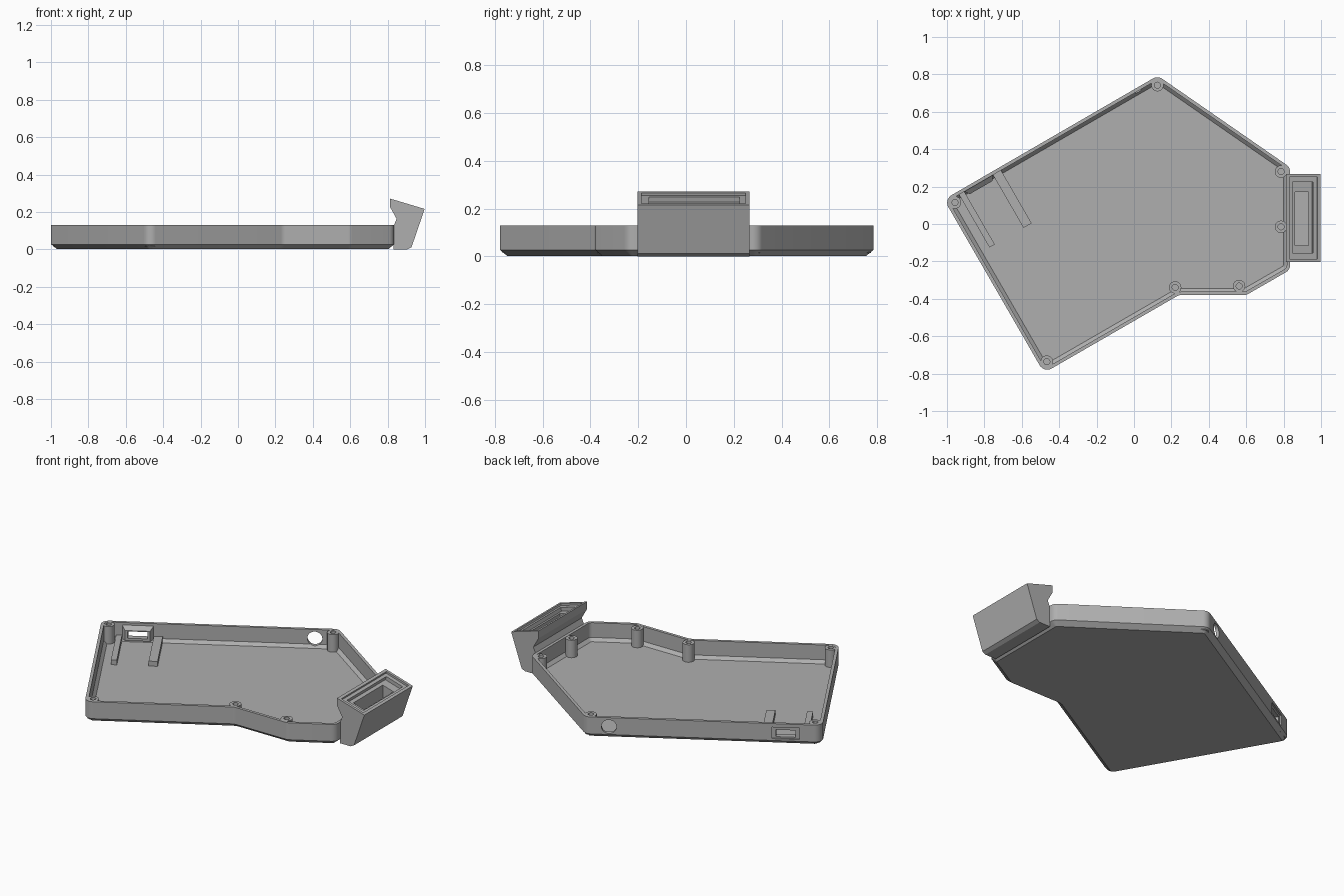
import bpy, bmesh, math
from mathutils import Vector

if "Cube" in bpy.data.objects:
    bpy.data.objects.remove(bpy.data.objects["Cube"], do_unlink=True)

grey = bpy.data.materials.new("plain grey plastic")
grey.use_nodes = True
colour = (0.43, 0.43, 0.43, 1)
grey.diffuse_color = colour
grey.node_tree.nodes["Principled BSDF"].inputs["Base Color"].default_value = colour


def loft(name, rings):
    """Skin equal-length rings of points and cap both ends."""
    bm = bmesh.new()
    loops = [[bm.verts.new(p) for p in ring] for ring in rings]
    n = len(loops[0])
    for a, b in zip(loops, loops[1:]):
        for i in range(n):
            j = (i + 1) % n
            bm.faces.new((a[i], a[j], b[j], b[i]))
    bm.faces.new(loops[0])
    bm.faces.new(loops[-1])
    bmesh.ops.recalc_face_normals(bm, faces=bm.faces)
    mesh = bpy.data.meshes.new(name)
    bm.to_mesh(mesh)
    bm.free()
    mesh.materials.append(grey)
    obj = bpy.data.objects.new(name, mesh)
    bpy.context.collection.objects.link(obj)
    return obj


def select(obj):
    bpy.ops.object.select_all(action="DESELECT")
    obj.select_set(True)
    bpy.context.view_layer.objects.active = obj


def cut(obj, *cutters):
    for c in cutters:
        c.hide_render = True
        mod = obj.modifiers.new("cut", "BOOLEAN")
        mod.operation, mod.solver, mod.object = "DIFFERENCE", "EXACT", c
        select(obj)
        bpy.ops.object.modifier_apply(modifier=mod.name)


def smooth(obj):
    select(obj)
    bpy.ops.object.shade_smooth_by_angle(angle=math.radians(30))


# Tray outline: sharp corners, counter-clockwise
OUTLINE = [Vector(p) for p in (
    (-1.016, 0.131), (-0.481, -0.796), (0.24, -0.38), (0.60, -0.38),
    (0.835, -0.245), (0.835, 0.303), (0.127, 0.793))]
RADIUS = 0.047
STEPS = 8


def outline_ring(inset, z):
    """Outline moved inward, with rounded corners."""
    ring = []
    n = len(OUTLINE)
    for i, p in enumerate(OUTLINE):
        d1 = (p - OUTLINE[i - 1]).normalized()
        d2 = (OUTLINE[(i + 1) % n] - p).normalized()
        n1, n2 = Vector((-d1.y, d1.x)), Vector((-d2.y, d2.x))
        mitre = (n1 + n2) / (1 + n1.dot(n2))
        side = 1 if d1.cross(d2) > 0 else -1
        r = max(RADIUS - side * inset, 0.005)
        centre = p + mitre * (inset + side * r)
        a1 = math.atan2(-side * n1.y, -side * n1.x)
        turn = math.atan2(d1.cross(d2), d1.dot(d2))
        for k in range(STEPS + 1):
            a = a1 + turn * k / STEPS
            ring.append((centre.x + r * math.cos(a), centre.y + r * math.sin(a), z))
    return ring


# Frame along the long back-left wall: s along it, t inward
ORIGIN = Vector((-0.978, 0.154, 0))
ALONG = Vector((0.866, 0.5, 0))
INWARD = Vector((0.5, -0.866, 0))


def at_wall(s, t, z):
    return ORIGIN + ALONG * s + INWARD * t + Vector((0, 0, z))


def wall_rect(s, t, z, w, h):
    """Upright rectangle parallel to the wall."""
    return [at_wall(s + a * w / 2, t, z + b * h / 2)
            for a, b in ((-1, -1), (1, -1), (1, 1), (-1, 1))]


def circle(r, place, count=32):
    return [place(r * math.cos(k * math.tau / count), r * math.sin(k * math.tau / count))
            for k in range(count)]


# Tray: chamfered base, thin wall, chamfered floor edge
tray = loft("tray", [outline_ring(i, z) for i, z in (
    (0.03, 0.002), (0, 0.027), (0, 0.13), (0.018, 0.13), (0.018, 0.04), (0.036, 0.022))])

# Connector port frame on the inside of the wall
PORT_S, PORT_Z = 0.16, 0.073
frame = loft("port_frame", [
    wall_rect(PORT_S, 0.015, PORT_Z, 0.18, 0.09),
    wall_rect(PORT_S, 0.045, PORT_Z - 0.01, 0.14, 0.062)])

# Openings in the wall
slot = loft("slot_cutter", [wall_rect(PORT_S, t, PORT_Z - 0.005, 0.11, 0.042) for t in (-0.05, 0.1)])
recess = loft("recess_cutter", [wall_rect(PORT_S, t, PORT_Z, 0.154, 0.07) for t in (-0.05, 0.01)])
round_hole = loft("round_hole_cutter", [
    circle(0.042, lambda a, b: at_wall(1.145 + a, t, 0.075 + b)) for t in (-0.05, 0.05)])
cut(tray, slot, recess, round_hole)
cut(frame, slot)

# Board rails on the floor
for name, s1, s2 in (("outer_rail", 0.038, 0.071), ("inner_rail", 0.248, 0.298)):
    loft(name, [[at_wall(s, t, z) for s, t in (
        (s1, 0.015), (s2, 0.015), (s2, 0.345), (s1, 0.345))] for z in (0.015, 0.052)])

# Screw posts with blind holes
for i, (x, y) in enumerate((
        (-0.957, 0.115), (0.125, 0.742), (0.786, 0.28), (0.786, -0.015),
        (0.562, -0.332), (0.22, -0.339), (-0.466, -0.736))):
    smooth(loft(f"screw_post_{i + 1}", [
        circle(r, lambda a, b: (x + a, y + b, z), 24) for r, z in (
            (0.033, 0.015), (0.033, 0.129), (0.016, 0.129), (0.016, 0.04))]))

# Side pod: profile swept from front to back
POD = ((0.832, 0), (0.906, 0), (0.928, 0.012), (0.998, 0.216), (0.814, 0.271),
       (0.814, 0.224), (0.848, 0.163), (0.832, 0.125))
pod = loft("side_pod", [[(x, y, z) for x, z in POD] for y in (-0.203, 0.266)])

# Tilted bezel recesses in the pod's top, and a deep cavity
TOP = Vector((0.906, 0, 0.2435))
SLOPE = Vector((0.958, 0, -0.286))
UP = Vector((0.286, 0, 0.958))


def tilted_box(name, w, y1, y2, depth):
    return loft(name, [[TOP + SLOPE * a * w / 2 + UP * h + Vector((0, y, 0))
                        for a, y in ((-1, y1), (1, y1), (1, y2), (-1, y2))]
                       for h in (-depth, 0.1)])


bezel = tilted_box("bezel_cutter", 0.156, -0.187, 0.25, 0.012)
window = tilted_box("window_cutter", 0.116, -0.155, 0.225, 0.034)
cavity = loft("cavity_cutter", [[(x, y, z) for x, y in (
    (0.862, -0.115), (0.934, -0.115), (0.934, 0.17), (0.862, 0.17))] for z in (0.06, 0.3)])
cut(pod, bezel, window, cavity)

for c in (slot, recess, round_hole, bezel, window, cavity):
    bpy.data.objects.remove(c, do_unlink=True)
smooth(tray)
